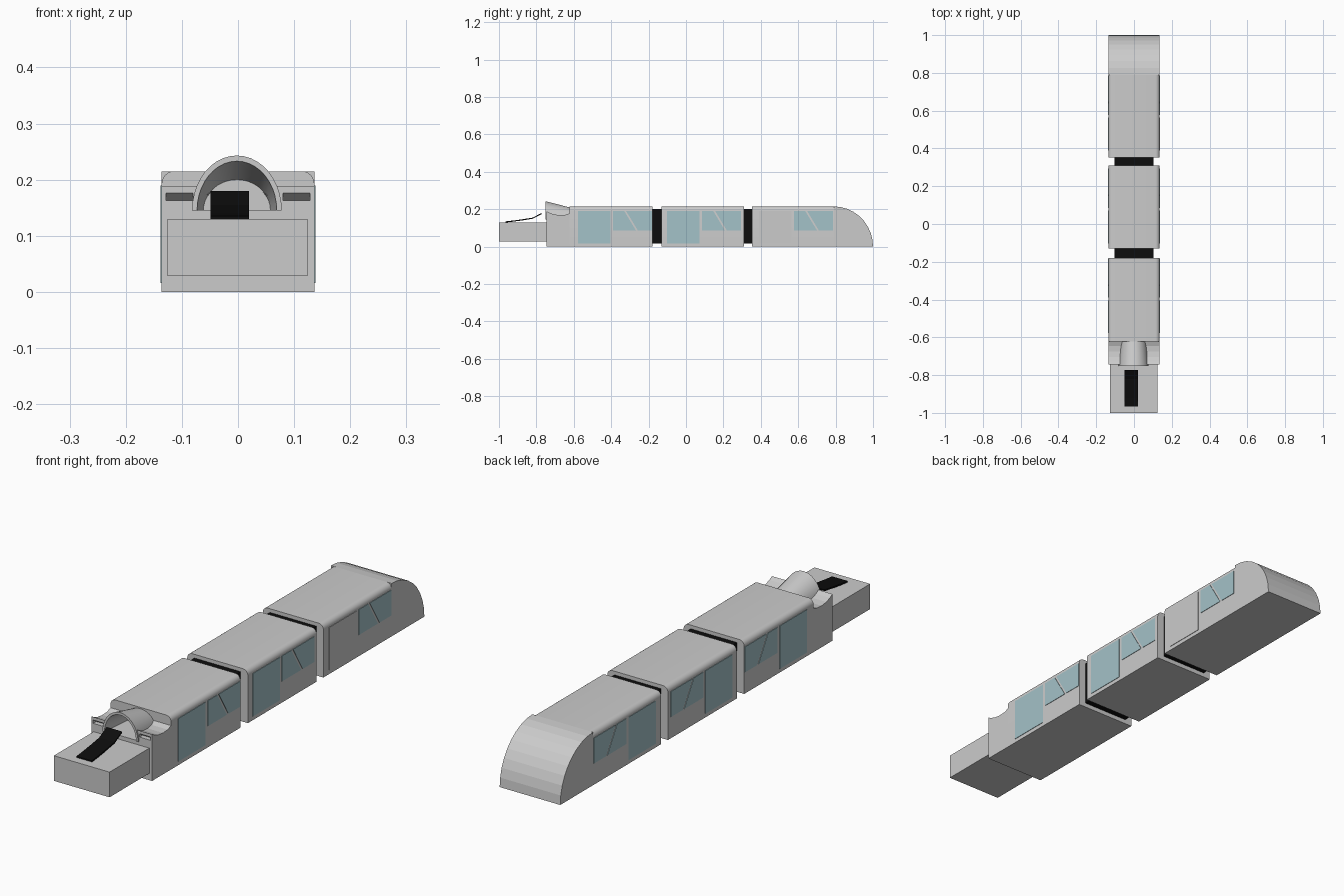
import bpy, bmesh, math

if "Cube" in bpy.data.objects:
    bpy.data.objects.remove(bpy.data.objects["Cube"])

W = 0.136          # half width of the bodies
H = 0.215          # roof height


def material(name, color):
    m = bpy.data.materials.new(name)
    m.diffuse_color = (*color, 1)
    m.use_nodes = True
    m.node_tree.nodes["Principled BSDF"].inputs["Base Color"].default_value = m.diffuse_color
    return m


GLASS = material("glass_blue", (0.37, 0.54, 0.58))
BLACK = material("rubber_black", (0.004, 0.004, 0.004))


def finish(name, bm, mat=None, smooth=False):
    bmesh.ops.recalc_face_normals(bm, faces=bm.faces)
    me = bpy.data.meshes.new(name)
    bm.to_mesh(me)
    bm.free()
    ob = bpy.data.objects.new(name, me)
    bpy.context.collection.objects.link(ob)
    if mat:
        me.materials.append(mat)
    if smooth:
        bpy.ops.object.select_all(action='DESELECT')
        bpy.context.view_layer.objects.active = ob
        ob.select_set(True)
        bpy.ops.object.shade_smooth_by_angle(angle=math.radians(35))
    return ob


def loft(name, rings, mat=None, smooth=False):
    """Closed solid through matching rings of points, capped at both ends."""
    bm = bmesh.new()
    vs = [[bm.verts.new(p) for p in r] for r in rings]
    n = len(vs[0])
    for a, b in zip(vs, vs[1:]):
        for i in range(n):
            j = (i + 1) % n
            bm.faces.new((a[i], a[j], b[j], b[i]))
    bm.faces.new(vs[0])
    bm.faces.new(vs[-1])
    return finish(name, bm, mat, smooth)


def side_extrude(name, yz, x0, x1, mat=None, smooth=False):
    return loft(name, [[(x, y, z) for y, z in yz] for x in (x0, x1)], mat, smooth)


def rect(y0, y1, z0, z1):
    return [(y0, z0), (y1, z0), (y1, z1), (y0, z1)]


def cut(ob, cutter):
    mod = ob.modifiers.new("cut", 'BOOLEAN')
    mod.operation, mod.solver, mod.object = 'DIFFERENCE', 'EXACT', cutter
    bpy.context.view_layer.objects.active = ob
    bpy.ops.object.modifier_apply(modifier=mod.name)
    bpy.data.objects.remove(cutter)


# Three cars: rounded-roof cross-section run along y
def car_body(name, y0, y1, r=0.022):
    arc = [(W - r + r * math.cos(a), H - r + r * math.sin(a))
           for a in (math.pi / 2 * i / 6 for i in range(7))]
    section = [(-W, 0), (W, 0)] + arc + [(-x, z) for x, z in reversed(arc)]
    loft(name, [[(x, y, z) for x, z in section] for y in (y0, y1)], smooth=True)


car_body("front_car", -0.623, -0.179)
car_body("middle_car", -0.131, 0.31)
car_body("rear_car", 0.353, 0.79)

# Rounded nose at the back
nose = [(0.79, 0)] + [(0.79 + 0.21 * math.cos(a), H * math.sin(a))
                      for a in (math.pi / 2 * i / 9 for i in range(10))]
side_extrude("nose", nose, -W, W)

# Black bellows between the cars
for name, y0, y1 in (("front_bellows", -0.179, -0.131), ("rear_bellows", 0.31, 0.353)):
    side_extrude(name, rect(y0, y1, 0.018, 0.2), -0.104, 0.104, BLACK)

# Door and split window on both sides of each car
for car, y, door_mat in (("front", -0.578, GLASS), ("middle", -0.102, GLASS), ("rear", 0.39, None)):
    for side, s in (("left", -1), ("right", 1)):
        mat = GLASS if s < 0 else door_mat
        x0, x1 = s * (W - 0.004), s * (W + 0.002)
        w0, w1 = y + 0.188, y + 0.396
        side_extrude(f"{car}_{side}_door", rect(y, y + 0.174, 0.016, 0.19), x0, x1, mat)
        side_extrude(f"{car}_{side}_window_a",
                     [(w0, 0.087), (w0 + 0.122, 0.087), (w0 + 0.06, 0.19), (w0, 0.19)], x0, x1, GLASS)
        side_extrude(f"{car}_{side}_window_b",
                     [(w0 + 0.132, 0.087), (w1, 0.087), (w1, 0.19), (w0 + 0.07, 0.19)], x0, x1, GLASS)

# Front section with dished top, tunnel and two slots
front = side_extrude("front_section",
                     [(-0.745, 0), (-0.623, 0), (-0.623, 0.178), (-0.645, 0.17), (-0.675, 0.168),
                      (-0.705, 0.172), (-0.728, 0.18), (-0.745, 0.189)], -W, W)


def arch(y, rx, rz, cz, n=20):
    return [(rx * math.cos(math.pi * i / n) - 0.002, y, cz + rz * math.sin(math.pi * i / n))
            for i in range(n + 1)]


cut(front, loft("tunnel_cutter", [arch(-0.76, 0.074, 0.086, 0.146), arch(-0.6235, 0.06, 0.05, 0.146)]))
for s in (-1, 1):
    cut(front, side_extrude("slot_cutter", [(-0.75, 0.163), (-0.75, 0.18), (-0.725, 0.163)],
                            s * 0.08, s * 0.128))

# Tapered half-tube hood over the tunnel
rings = []
for y, rx, rz, cz in ((-0.752, 0.08, 0.098, 0.145), (-0.615, 0.068, 0.063, 0.145)):
    rings.append(arch(y, rx, rz, cz) + arch(y, rx - 0.009, rz - 0.01, cz)[::-1])
loft("front_hood", rings, smooth=True)

# Low front block and the curved black strip rising from it
side_extrude("front_block", rect(-1.0, -0.745, 0.028, 0.13), -0.126, 0.124)
path = [(-0.965, 0.129), (-0.92, 0.134), (-0.87, 0.141), (-0.82, 0.149), (-0.795, 0.162), (-0.772, 0.174)]
side_extrude("black_strip", path + [(y, z + 0.006) for y, z in reversed(path)], -0.049, 0.02, BLACK)
